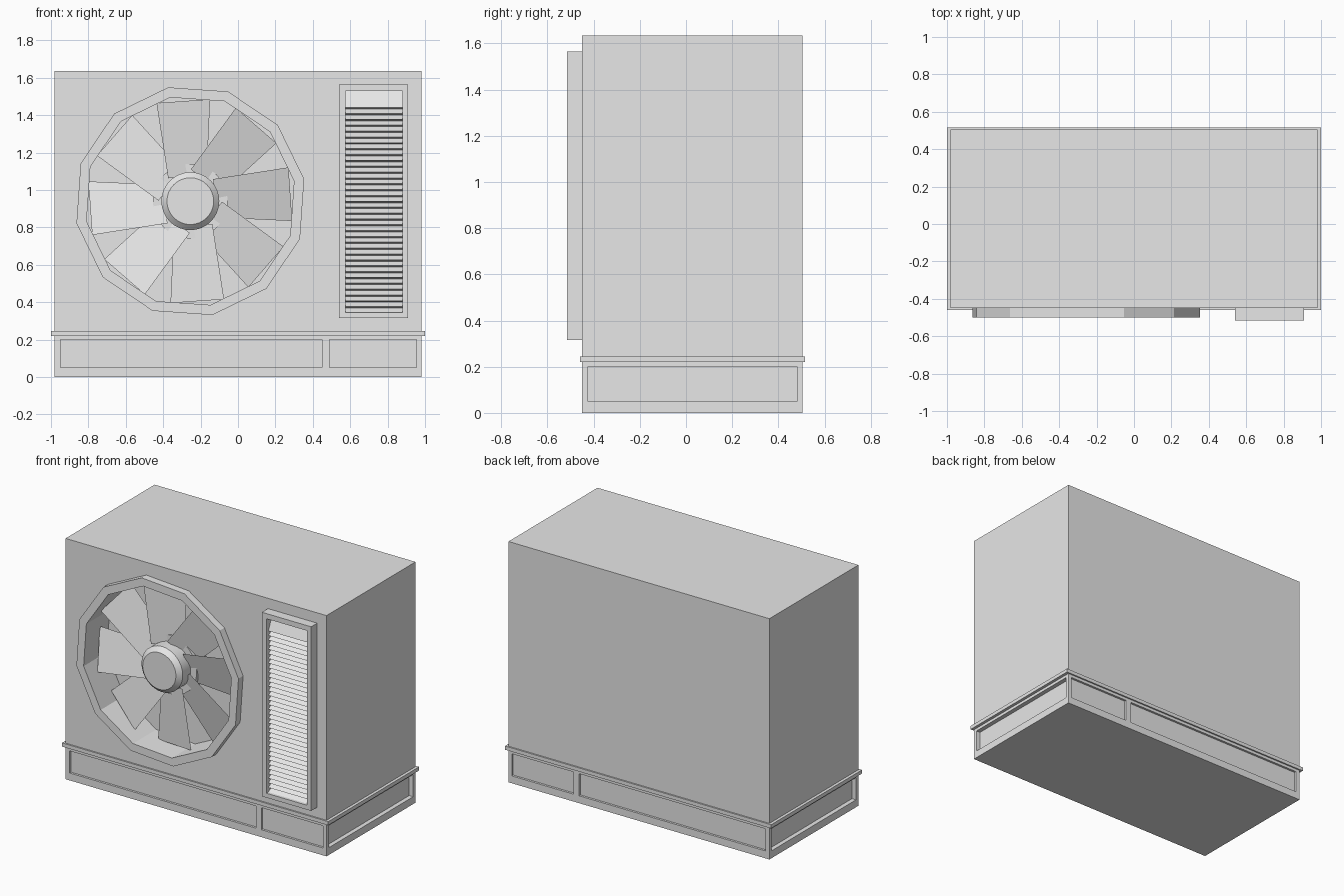
import bpy, bmesh, math
from mathutils import Vector

old = bpy.data.objects.get("Cube")
if old:
    bpy.data.objects.remove(old, do_unlink=True)

grey = bpy.data.materials.new("light grey")
grey.use_nodes = True
grey.diffuse_color = (0.8, 0.8, 0.8, 1)
grey.node_tree.nodes["Principled BSDF"].inputs["Base Color"].default_value = (0.8, 0.8, 0.8, 1)

FAN = Vector((-0.255, 0, 0.94))
FRONT, BACK = -0.45, 0.505


def finish(name, bm, recalc=True):
    if recalc:
        bmesh.ops.recalc_face_normals(bm, faces=bm.faces[:])
    mesh = bpy.data.meshes.new(name)
    bm.to_mesh(mesh)
    bm.free()
    mesh.materials.append(grey)
    obj = bpy.data.objects.new(name, mesh)
    bpy.context.collection.objects.link(obj)
    return obj


def box(name, x, y, z):
    bm = bmesh.new()
    bmesh.ops.create_cube(bm, size=1)
    for v in bm.verts:
        v.co = Vector([(a + b) / 2 + c * (b - a) for c, (a, b) in zip(v.co, (x, y, z))])
    return finish(name, bm)


def spin(name, profile, sides, turn=0, loop=False):
    """Turn a (radius, y) profile about the fan axis; open profiles get end caps."""
    bm = bmesh.new()
    rings = []
    for r, y in profile:
        angles = [math.radians(turn) + math.tau * i / sides for i in range(sides)]
        rings.append([bm.verts.new(FAN + Vector((r * math.cos(a), y, r * math.sin(a)))) for a in angles])
    pairs = list(zip(rings, rings[1:]))
    if loop:
        pairs.append((rings[-1], rings[0]))
    else:
        bm.faces.new(rings[0])
        bm.faces.new(rings[-1])
    for a, b in pairs:
        for i in range(sides):
            j = (i + 1) % sides
            bm.faces.new((a[i], a[j], b[j], b[i]))
    return finish(name, bm)


def cut(target, cutter):
    mod = target.modifiers.new("cut", 'BOOLEAN')
    mod.operation = 'DIFFERENCE'
    mod.solver = 'EXACT'
    mod.object = cutter
    cutter.hide_render = True
    bpy.ops.object.select_all(action='DESELECT')
    target.select_set(True)
    bpy.context.view_layer.objects.active = target
    bpy.ops.object.modifier_apply(modifier=mod.name)
    bpy.data.objects.remove(cutter, do_unlink=True)


# Cabinet with the fan well and the recessed base panels
cabinet = box("cabinet", (-0.98, 0.98), (FRONT, BACK), (0, 1.635))
cut(cabinet, spin("well_cutter", [(0.59, -0.6), (0.59, -0.25)], 12, 11))
panel_z = (0.05, 0.2)
for x in ((-0.95, 0.45), (0.49, 0.955)):
    for y, depth in ((FRONT, 0.015), (BACK, 0.015)):
        cut(cabinet, box("panel_cutter", x, (y - depth, y + depth), panel_z))
for x in (-0.98, 0.98):
    cut(cabinet, box("panel_cutter", (x - 0.03, x + 0.03), (-0.425, 0.48), panel_z))

# Thin ledge around the base
box("base_ledge", (-1, 1), (-0.46, 0.515), (0.22, 0.245))

# Twelve-sided fan shroud
spin("fan_shroud", [(0.62, FRONT + 0.01), (0.62, -0.5), (0.565, -0.5), (0.565, -0.25), (0.6, -0.25), (0.6, FRONT + 0.01)],
     12, 11, loop=True)

# Hub
spin_hub = [(0.2, -0.25), (0.2, -0.365), (0.155, -0.365), (0.155, -0.45), (0.125, -0.48)]
hub = spin("fan_hub", spin_hub, 32)
bpy.ops.object.select_all(action='DESELECT')
hub.select_set(True)
bpy.context.view_layer.objects.active = hub
bpy.ops.object.shade_smooth_by_angle(angle=math.radians(30))

# Eight pitched, overlapping blades
bm = bmesh.new()
for k in range(8):
    centre = 4 + 45 * k
    corners = []
    for r, turn, y in ((0.17, -35, -0.33), (0.555, -15, -0.34), (0.555, 15, -0.395), (0.17, 40, -0.4)):
        a = math.radians(centre + turn)
        corners.append(bm.verts.new(FAN + Vector((r * math.cos(a), y, r * math.sin(a)))))
    bm.faces.new(corners)
finish("fan_blades", bm, recalc=False)

# Vent frame
vent_y = (-0.515, FRONT + 0.01)
for name, x in (("right", (0.54, 0.575)), ("left", (0.88, 0.91))):
    box("vent_frame_" + name, x, vent_y, (0.315, 1.565))
for name, z in (("bottom", (0.315, 0.345)), ("top", (1.53, 1.565))):
    box("vent_frame_" + name, (0.575, 0.88), vent_y, z)

# Louvre slats as one sawtooth sheet, topped by a sloped plate
profile = []
count, low, high = 35, 0.345, 1.44
step = (high - low) / count
for i in range(count):
    z = low + i * step
    profile += [(-0.495, z), (-0.46, z + step * 0.75)]
profile += [(-0.495, high), (-0.455, 1.53)]
bm = bmesh.new()
edges = [[bm.verts.new((x, y, z)) for x in (0.575, 0.88)] for y, z in profile]
for a, b in zip(edges, edges[1:]):
    bm.faces.new((a[0], a[1], b[1], b[0]))
finish("vent_louvres", bm, recalc=False)
